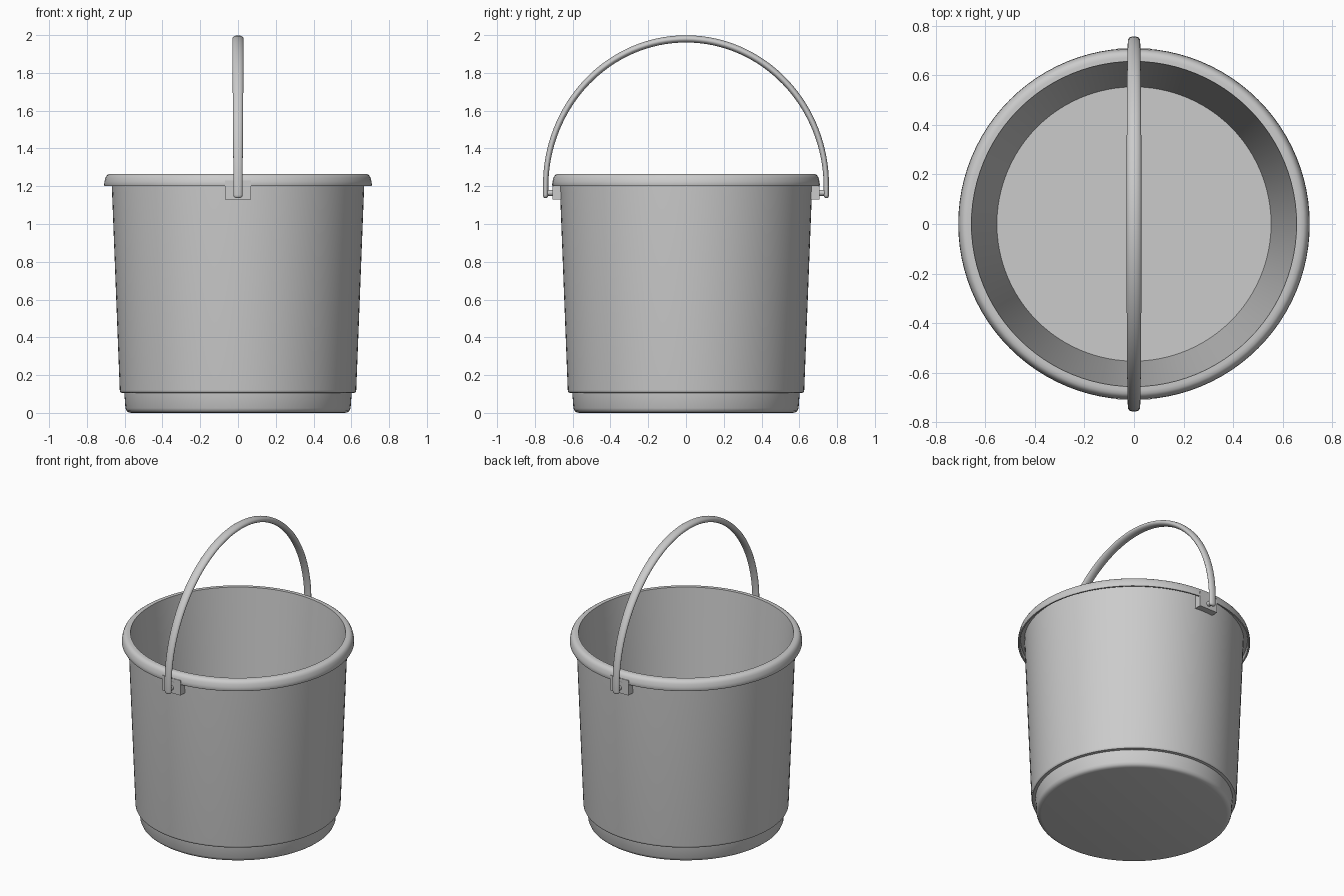
import bpy, bmesh, math
from mathutils import Vector

if "Cube" in bpy.data.objects:
    bpy.data.objects.remove(bpy.data.objects["Cube"])


def make_object(name, bm, angle=35):
    bmesh.ops.remove_doubles(bm, verts=bm.verts, dist=1e-5)
    bmesh.ops.recalc_face_normals(bm, faces=bm.faces)
    me = bpy.data.meshes.new(name)
    bm.to_mesh(me)
    bm.free()
    me.shade_smooth()
    me.set_sharp_from_angle(angle=math.radians(angle))
    ob = bpy.data.objects.new(name, me)
    bpy.context.collection.objects.link(ob)
    return ob


def lathe(name, profile, steps=96):
    bm = bmesh.new()
    vs = [bm.verts.new((r, 0, z)) for r, z in profile]
    es = [bm.edges.new(p) for p in zip(vs, vs[1:])]
    bmesh.ops.spin(bm, geom=vs + es, cent=(0, 0, 0), axis=(0, 0, 1),
                   angle=math.tau, steps=steps, use_merge=True)
    return make_object(name, bm)


def tube(name, path, radii, sides=20):
    """Sweep an ellipse along a path in the YZ plane; radii = (across x, in plane)."""
    bm = bmesh.new()
    rings = []
    for i, p in enumerate(path):
        t = (path[min(i + 1, len(path) - 1)] - path[max(i - 1, 0)]).normalized()
        n = Vector((0, -t.z, t.y))
        rx, rn = radii[i]
        angles = [math.tau * k / sides for k in range(sides)]
        rings.append([bm.verts.new(p + Vector((rx * math.cos(a), 0, 0)) + n * rn * math.sin(a))
                      for a in angles])
    for a, b in zip(rings, rings[1:]):
        for k in range(sides):
            m = (k + 1) % sides
            bm.faces.new((a[k], a[m], b[m], b[k]))
    bm.faces.new(rings[0])
    bm.faces.new(rings[-1])
    return make_object(name, bm, 60)


# Bucket shell: stepped base, tapered wall, rolled hollow lip, inner wall and floor
lathe("bucket_body", [
    (0, 0), (0.565, 0), (0.58, 0.003), (0.59, 0.011), (0.596, 0.025),
    (0.602, 0.105), (0.620, 0.107), (0.625, 0.113), (0.626, 0.12),
    (0.669, 1.225), (0.692, 1.225), (0.697, 1.20), (0.706, 1.20), (0.709, 1.206),
    (0.707, 1.225), (0.702, 1.245), (0.695, 1.257), (0.685, 1.264), (0.672, 1.266),
    (0.656, 1.266), (0.553, 0.03), (0, 0.03)])

# Carrying handle: half ellipse with short straight legs and rounded ends
AY, BZ, ZC = 0.743, 0.78, 1.20
path, radii = [], []
for z, s in ((1.138, 0.45), (1.141, 0.75), (1.147, 0.95), (1.155, 1.0)):
    path.append(Vector((0, -AY, z)))
    radii.append((0.024 * s, 0.014 * s))
N = 64
for i in range(N + 1):
    a = math.pi * i / N
    path.append(Vector((0, -AY * math.cos(a), ZC + BZ * math.sin(a))))
    radii.append((0.024 + 0.006 * math.sin(a), 0.014 + 0.005 * math.sin(a)))
for p, r in zip(path[3::-1], radii[3::-1]):
    path.append(Vector((0, -p.y, p.z)))
    radii.append(r)
tube("handle", path, radii)

# Lugs under the lip and pivot pins, front and back
for side, label in ((-1, "front"), (1, "back")):
    bm = bmesh.new()
    bmesh.ops.create_cube(bm, size=1)
    for v in bm.verts:
        v.co = (v.co.x * 0.135, side * 0.682 + v.co.y * 0.052, 1.18 + v.co.z * 0.10)
    make_object(label + "_lug", bm)
    tube(label + "_pivot_pin",
         [Vector((0, side * 0.69, 1.165)), Vector((0, side * 0.743, 1.165))],
         [(0.016, 0.016)] * 2, 16)
